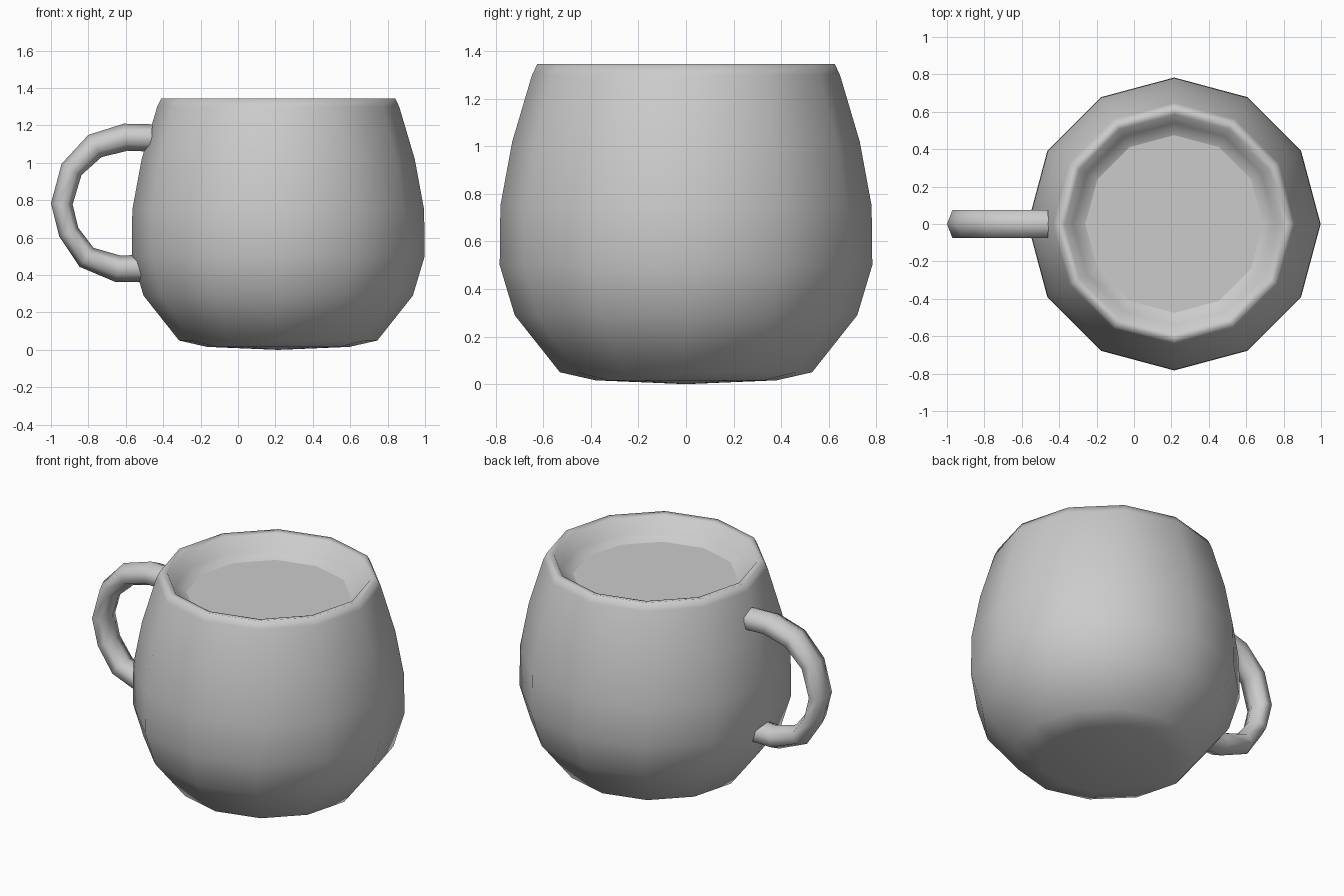
import bpy, bmesh, math
from mathutils import Vector

cube = bpy.data.objects.get("Cube")
if cube:
    bpy.data.objects.remove(cube, do_unlink=True)

SIDES = 12
CENTRE_X = 0.215

grey = bpy.data.materials.new("plain grey")
grey.use_nodes = True
GREY = (0.6, 0.6, 0.6, 1)
grey.diffuse_color = GREY
grey.node_tree.nodes["Principled BSDF"].inputs["Base Color"].default_value = GREY


def finish(name, bm, smooth=True):
    bmesh.ops.recalc_face_normals(bm, faces=bm.faces)
    for f in bm.faces:
        f.smooth = smooth
    mesh = bpy.data.meshes.new(name)
    bm.to_mesh(mesh)
    bm.free()
    mesh.materials.append(grey)
    obj = bpy.data.objects.new(name, mesh)
    bpy.context.collection.objects.link(obj)
    return obj


def bridge(bm, a, b):
    n = len(a)
    for i in range(n):
        j = (i + 1) % n
        bm.faces.new((a[i], a[j], b[j], b[i]))


def circle(bm, r, z):
    angles = [math.tau * i / SIDES for i in range(SIDES)]
    return [bm.verts.new((CENTRE_X + r * math.cos(a), r * math.sin(a), z)) for a in angles]


# Rounded cup wall, from the base up over the rim and down to the drink
profile = [(0.38, 0.016), (0.53, 0.05), (0.72, 0.29), (0.783, 0.5), (0.78, 0.75),
           (0.73, 1.02), (0.647, 1.3), (0.625, 1.345), (0.585, 1.337),
           (0.54, 1.25), (0.475, 1.22)]
bm = bmesh.new()
rings = [circle(bm, r, z) for r, z in profile]
for low, high in zip(rings, rings[1:]):
    bridge(bm, low, high)
pole = bm.verts.new((CENTRE_X, 0, 0))
for i in range(SIDES):
    bm.faces.new((pole, rings[0][(i + 1) % SIDES], rings[0][i]))
finish("cup_body", bm)

# Flat surface of the drink
bm = bmesh.new()
disc = bm.faces.new(circle(bm, 0.475, 1.22))
drink = finish("drink_surface", bm, smooth=False)
if drink.data.polygons[0].normal.z < 0:
    drink.data.flip_normals()

# Six-sided handle tube, slimmer at its outermost bend: x, z, radius
path = [(-0.46, 1.133, 0.073), (-0.6, 1.137, 0.073), (-0.765, 1.09, 0.069),
        (-0.89, 0.965, 0.061), (-0.942, 0.78, 0.058), (-0.905, 0.63, 0.056),
        (-0.81, 0.495, 0.063), (-0.64, 0.433, 0.072), (-0.5, 0.437, 0.073)]
bm = bmesh.new()
rings = []
for i, (x, z, r) in enumerate(path):
    before, after = path[max(i - 1, 0)], path[min(i + 1, len(path) - 1)]
    along = Vector((after[0] - before[0], 0, after[1] - before[1])).normalized()
    outward = Vector((along.z, 0, -along.x))
    ring = []
    for k in range(6):
        a = math.tau * k / 6
        p = Vector((x, 0, z)) + outward * r * math.cos(a)
        p.y = 0.086 * math.sin(a)
        ring.append(bm.verts.new(p))
    rings.append(ring)
for a, b in zip(rings, rings[1:]):
    bridge(bm, a, b)
bm.faces.new(rings[0])
bm.faces.new(rings[-1])
handle = finish("handle", bm)
for f in handle.data.polygons:
    f.use_smooth = len(f.vertices) == 4
